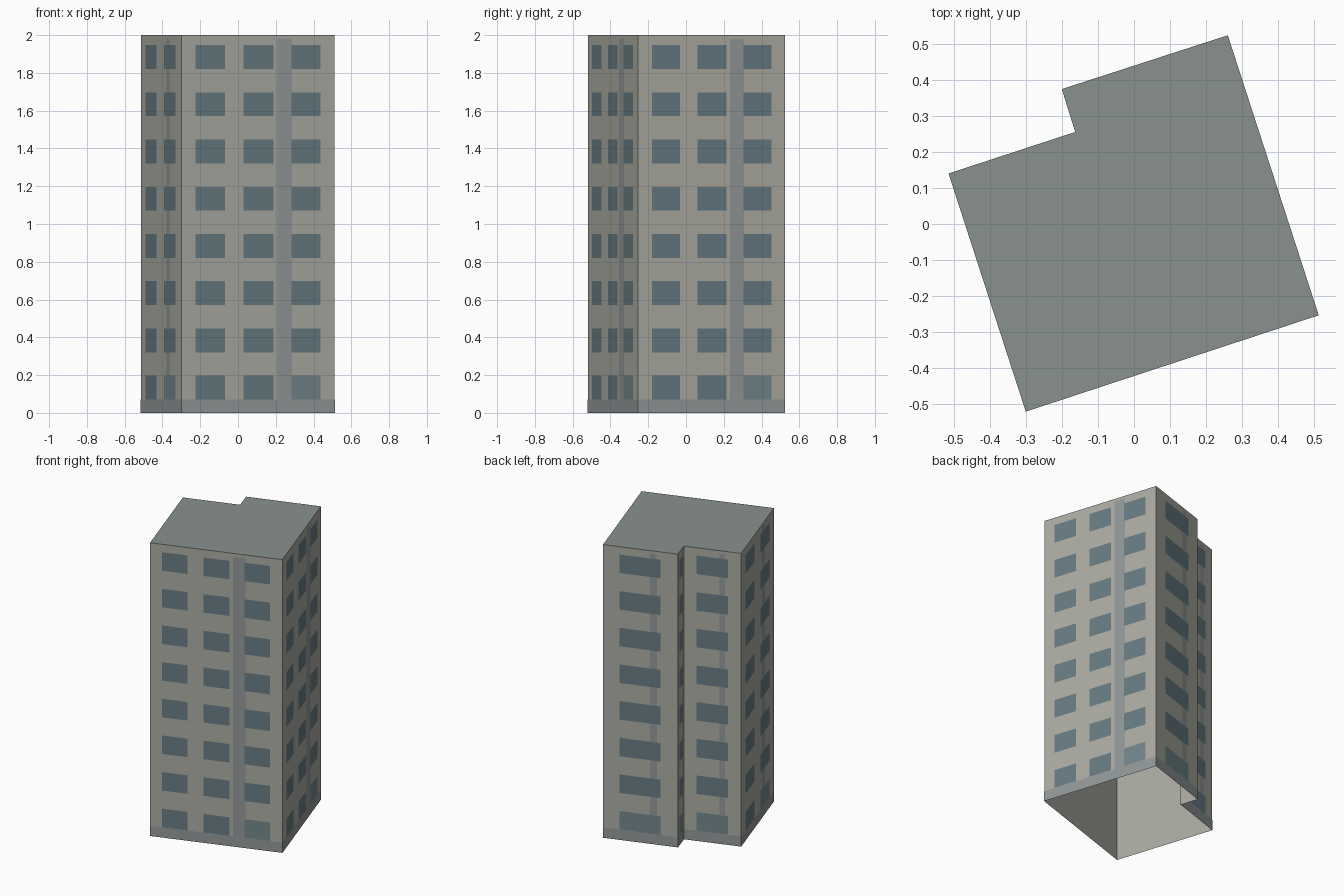
import bpy
from mathutils import Vector

if "Cube" in bpy.data.objects:
    bpy.data.objects.remove(bpy.data.objects["Cube"])

H, BASE, FLOORS = 2.0, 0.07, 8
# footprint corners, counter-clockwise, with window columns for each wall
PLAN = [(-0.30, -0.52), (0.512, -0.253), (0.26, 0.523),
        (-0.20, 0.374), (-0.163, 0.255), (-0.514, 0.14)]
WINDOWS = {1: [(0.22, 0.77)],
           2: [(0.12, 0.395), (0.58, 0.86)],
           3: [(0.093, 0.284), (0.405, 0.6), (0.716, 0.908)]}
COLUMNS = [3, 3, 1, 1, 1, 2]


def material(name, rgb):
    m = bpy.data.materials.new(name)
    m.diffuse_color = (*rgb, 1)
    m.use_nodes = True
    m.node_tree.nodes["Principled BSDF"].inputs["Base Color"].default_value = m.diffuse_color
    return m


wall_mat = material("plaster", (0.41, 0.41, 0.365))
roof_mat = material("roofing", (0.25, 0.285, 0.275))
trim_mat = material("trim", (0.29, 0.315, 0.315))
glass_mat = material("glass", (0.135, 0.20, 0.225))
lit_mat = material("pale glass", (0.17, 0.24, 0.265))


def build(name, quads, *mats):
    """Make one object from polygons given as (points, material index)."""
    verts, faces = [], []
    for pts, _ in quads:
        faces.append(range(len(verts), len(verts) + len(pts)))
        verts += pts
    me = bpy.data.meshes.new(name)
    me.from_pydata(verts, [], [list(f) for f in faces])
    for m in mats:
        me.materials.append(m)
    for p, (_, mi) in zip(me.polygons, quads):
        p.material_index = mi
    ob = bpy.data.objects.new(name, me)
    bpy.context.collection.objects.link(ob)


def panel(i, f0, f1, z0, z1, off=0.0):
    """Rectangle on wall i between two length fractions and two heights."""
    a, b = Vector((*PLAN[i], 0)), Vector((*PLAN[(i + 1) % len(PLAN)], 0))
    d = b - a
    n = Vector((d.y, -d.x, 0)).normalized() * off
    return [a + d * f + n + Vector((0, 0, z))
            for f, z in ((f0, z0), (f1, z0), (f1, z1), (f0, z1))]


sides = range(len(PLAN))

# walls (open underneath) and flat roof
build("walls", [(panel(i, 0, 1, 0, H), 0) for i in sides], wall_mat)
build("roof", [([Vector((x, y, H)) for x, y in PLAN], 0)], roof_mat)

# base band and one vertical strip on each wall
build("base_band", [(panel(i, 0, 1, 0, BASE, 0.001), 0) for i in sides], trim_mat)
build("vertical_strips",
      [(panel(i, 0.627, 0.722, BASE, 1.98, 0.001), 0) for i in sides], trim_mat)

# windows: one row per floor
panes = []
for i in sides:
    cols = WINDOWS[COLUMNS[i]]
    for k in range(FLOORS):
        z = k * H / FLOORS
        for c, (f0, f1) in enumerate(cols):
            pale = k == 0 and c == len(cols) - 1
            panes.append((panel(i, f0, f1, z + 0.071, z + 0.197, 0.002), int(pale)))
build("windows", panes, glass_mat, lit_mat)
